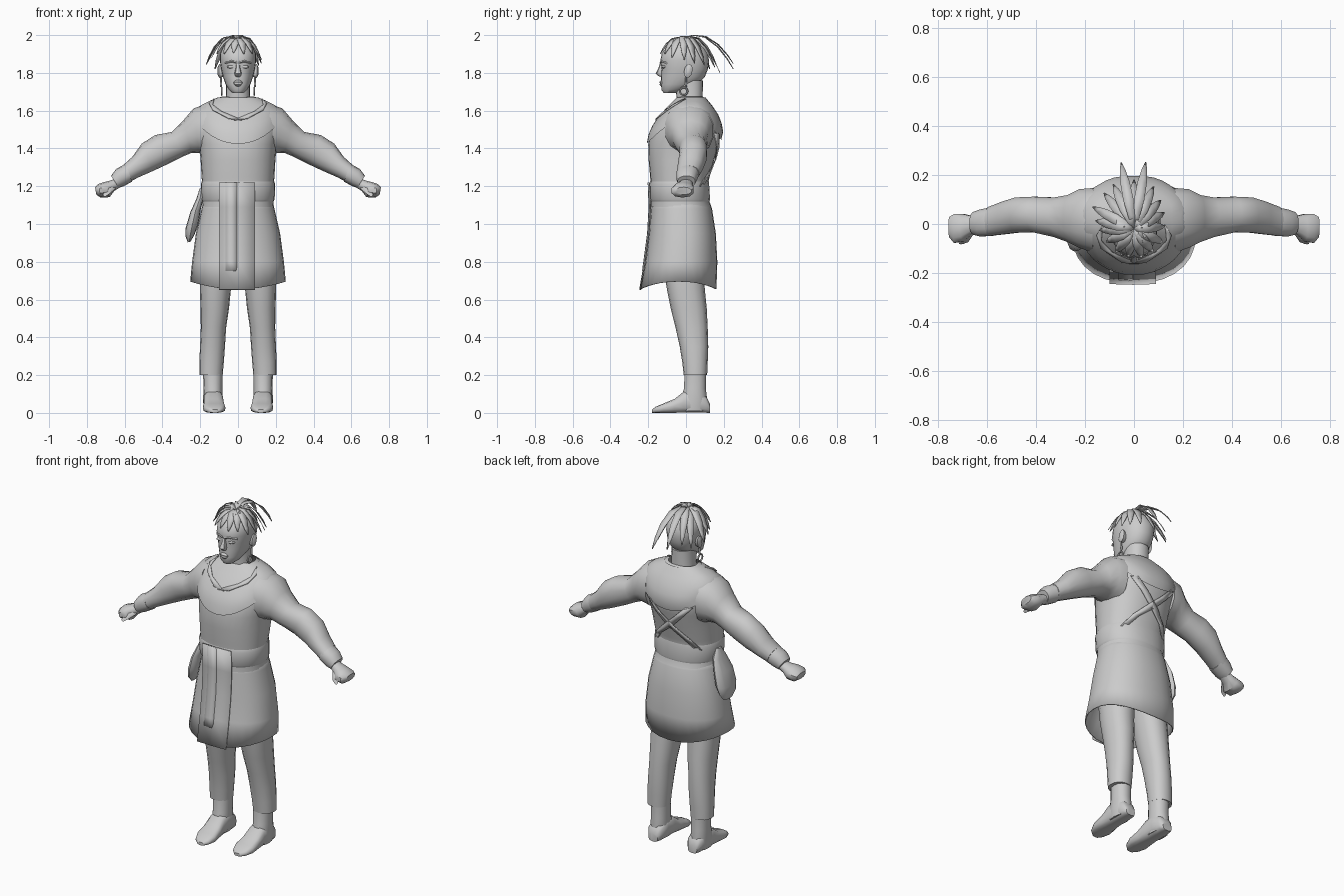
import bpy, bmesh, math
from mathutils import Vector as V

mat = bpy.data.materials.new("plain grey")
mat.diffuse_color = (0.6, 0.6, 0.6, 1)


def make(name, grid, closed=True, caps=True, thick=0):
    """Skin a grid of point rows into one object."""
    bm = bmesh.new()
    rows = [[bm.verts.new(p) for p in row] for row in grid]
    n = len(rows[0])
    for a, b in zip(rows, rows[1:]):
        for i in range(n if closed else n - 1):
            j = (i + 1) % n
            bm.faces.new((a[i], a[j], b[j], b[i]))
    if closed and caps:
        bm.faces.new(rows[0])
        bm.faces.new(rows[-1])
    bmesh.ops.recalc_face_normals(bm, faces=bm.faces)
    me = bpy.data.meshes.new(name)
    bm.to_mesh(me)
    bm.free()
    me.materials.append(mat)
    ob = bpy.data.objects.new(name, me)
    bpy.context.collection.objects.link(ob)
    if thick:
        mod = ob.modifiers.new("thickness", 'SOLIDIFY')
        mod.thickness, mod.offset = thick, 0
    return ob


def se(t, p):
    return math.copysign(abs(t) ** p, t)


def ring(c, u, v, n=20, p=0.9):
    """Rounded cross-section around c with half axes u and v."""
    return [V(c) + V(u) * se(math.cos(a), p) + V(v) * se(math.sin(a), p)
            for a in (2 * math.pi * i / n for i in range(n))]


def level(z, hx, y0, y1, cx=0, n=20, p=0.9):
    return ring((cx, (y0 + y1) / 2, z), (hx, 0, 0), (0, (y1 - y0) / 2, 0), n, p)


def limb(s, x0, z0, x1, z1, y0, y1, n=14):
    """Arm section between a top point, a bottom point and two depths."""
    return ring((s * (x0 + x1) / 2, (y0 + y1) / 2, (z0 + z1) / 2),
                (s * (x0 - x1) / 2, 0, (z0 - z1) / 2), (0, (y1 - y0) / 2, 0), n)


# Jacket body: height, half width, front, back
torso = [(1.09, .19, -.187, .135), (1.13, .186, -.185, .12), (1.20, .188, -.186, .113),
         (1.25, .193, -.19, .125), (1.34, .198, -.198, .15), (1.42, .205, -.2, .172),
         (1.50, .222, -.184, .19), (1.57, .222, -.135, .168), (1.62, .205, -.09, .135),
         (1.65, .145, -.06, .112), (1.675, .085, -.035, .09)]
make("jacket_body", [level(*r, n=28) for r in torso], caps=False)


def on_torso(deg, z, off=.008):
    """Point on the jacket at an angle (-90 is front) and height."""
    for a, b in zip(torso, torso[1:]):
        if z <= b[0]:
            break
    t = (z - a[0]) / (b[0] - a[0])
    hx, y0, y1 = (a[k] + (b[k] - a[k]) * t for k in (1, 2, 3))
    c, s = math.cos(math.radians(deg)), math.sin(math.radians(deg))
    return V(((hx + off) * se(c, .9), (y0 + y1) / 2 + ((y1 - y0) / 2 + off) * se(s, .9), z))


# Shawl collar, pointed at front and back
shawl = []
for k in range(6):
    row = []
    for i in range(40):
        deg = i * 9
        s = math.sin(math.radians(deg))
        low = 1.575 - (.15 if s < 0 else .13) * abs(s) ** 1.5
        row.append(on_torso(deg, 1.67 + (low - 1.67) * k / 5, .009))
    shawl.append(row)
make("shawl_collar", shawl, caps=False)

# Lapel edges meeting below the neck
for s in (-1, 1):
    make("lapel", [[on_torso(-90 + s * d, z, .013), on_torso(-90 + s * (d + 14), z + .008, .016)]
                   for d, z in ((60, 1.655), (40, 1.63), (20, 1.595), (-4, 1.55))],
         closed=False, thick=.006)
    # Crossed straps on the back
    make("back_strap", [[on_torso(90 + s * d, z, .006), on_torso(90 + s * (d - 12), z, .009)]
                        for d, z in ((40, 1.48), (22, 1.41), (4, 1.34), (-18, 1.27), (-38, 1.2))],
         closed=False, thick=.005)

# Waist belt
make("belt", [[on_torso(i * 12, z, o) for i in range(30)]
              for z, o in ((1.12, .002), (1.13, .008), (1.21, .008), (1.225, .002))], caps=False)

# Flared skirt with a hem raised at the sides
skirt = [level(*r, n=28) for r in ((1.14, .178, -.175, .11), (1.08, .19, -.182, .135),
                                   (.95, .22, -.193, .155), (.80, .24, -.212, .163),
                                   (.655, .25, -.24, .158))]
for p in skirt[-1]:
    p.z += .04 * (abs(p.x) / .25) ** 2
make("coat_skirt", skirt, caps=False, thick=.006)

# Sash tail and overlapping front panel
for name, x0, x1, low, off in (("sash_tail", -.065, -.005, .75, 0), ("front_panel", -.1, .09, .652, .004)):
    make(name, [[(x0, y + off, z), ((x0 + x1) / 2, y - .003 + off, z), (x1, y + off, z)]
                for z, y in ((1.22, -.197), (1.09, -.192), (.95, -.2), (.8, -.22), (low, -.227 if low > .7 else -.246))],
         closed=False, thick=.006)

# Hip pouch
make("hip_pouch", [ring((x, y, z), (w, 0, w * .3), (0, d, 0), 12)
                   for x, y, z, w, d in ((-.192, -.03, 1.19, .012, .02), (-.2, -.03, 1.14, .02, .055),
                                         (-.225, -.03, 1.07, .028, .078), (-.243, -.03, .99, .034, .082),
                                         (-.253, -.03, .94, .024, .07), (-.258, -.03, .905, .008, .04))])

for s in (-1, 1):
    # Sleeve and cuff
    make("sleeve", [limb(s, *r) for r in (
        (.17, 1.635, .16, 1.36, -.12, .15), (.235, 1.612, .205, 1.375, -.1, .145),
        (.29, 1.548, .245, 1.377, -.075, .12), (.35, 1.488, .29, 1.358, -.055, .11),
        (.44, 1.47, .37, 1.318, -.035, .113), (.51, 1.425, .445, 1.283, -.037, .11),
        (.56, 1.355, .525, 1.248, -.045, .09), (.61, 1.31, .575, 1.222, -.05, .07))])
    make("cuff", [limb(s, *r) for r in (
        (.595, 1.318, .56, 1.225, -.05, .07), (.645, 1.292, .605, 1.2, -.052, .06),
        (.672, 1.255, .632, 1.192, -.045, .05))])
    # Fist
    make("fist", [limb(s, *r, n=10) for r in (
        (.64, 1.245, .615, 1.2, -.03, .035), (.675, 1.23, .655, 1.175, -.045, .035),
        (.71, 1.222, .68, 1.142, -.073, .043), (.738, 1.212, .728, 1.14, -.08, .043),
        (.757, 1.195, .75, 1.155, -.055, .03))])
    make("thumb", [ring((s * x, y, z), (s * r, 0, 0), (0, r * .5, r), 8)
                   for x, y, z, r in ((.665, -.03, 1.195, .018), (.69, -.068, 1.175, .018),
                                      (.705, -.078, 1.155, .01))])
    # Trouser leg
    make("trouser_leg", [level(z, w, y0, y1, s * cx, 16) for z, w, y0, y1, cx in (
        (.95, .09, -.13, .09, .095), (.8, .092, -.125, .09, .108), (.65, .082, -.1, .1, .12),
        (.55, .075, -.08, .11, .123), (.45, .067, -.055, .115, .13), (.35, .066, -.033, .118, .135),
        (.27, .065, -.02, .115, .14), (.2, .062, -.012, .112, .143))])
    # Shoe shaft and foot
    make("shoe_shaft", [level(z, w, y0, y1, s * .133, 14) for z, w, y0, y1 in (
        (.23, .052, -.008, .107), (.13, .05, -.012, .106), (.06, .052, -.03, .115), (.01, .045, -.03, .11))])
    make("shoe_foot", [ring((s * cx, y, h / 2), (s * w, 0, 0), (0, 0, h / 2), 14, .7)
                       for y, w, h, cx in ((.126, .03, .05, .13), (.105, .046, .09, .13), (.05, .051, .125, .13),
                                           (-.01, .053, .115, .13), (-.06, .056, .075, .128),
                                           (-.12, .06, .05, .126), (-.16, .045, .033, .124),
                                           (-.18, .02, .018, .122))])
    # Ear, earring and eye
    make("ear", [ring((s * x, .012, 1.81), (0, d, 0), (0, .005, h), 12)
                 for x, d, h in ((.075, .018, .03), (.1, .022, .036), (.108, .01, .02))])
    make("earring_stud", [level(z, r, -r, r, s * .09, 8) for z, r in ((1.775, .004), (1.74, .006), (1.725, .004))])
    hoop = []
    for k in range(15):
        a = 2 * math.pi * k / 14
        d = V((0, math.cos(a), math.sin(a)))
        hoop.append(ring(V((s * .086, -.012, 1.703)) + d * .02, d * .005, (.005, 0, 0), 6))
    make("earring_hoop", hoop, caps=False)
    make("eye", [ring((s * .038, y, 1.832), (w, 0, 0), (0, 0, h), 10)
                 for y, w, h in ((-.11, .02, .01), (-.127, .016, .007), (-.13, .006, .003))])
    make("brow", [ring((s * x, y, z), (0, .012, 0), (0, 0, .007), 8)
                  for x, y, z in ((.008, -.128, 1.856), (.035, -.122, 1.862), (.068, -.097, 1.852))])

# Neck and head
make("neck", [level(*r) for r in ((1.6, .075, -.05, .09), (1.67, .064, -.05, .088), (1.76, .062, -.06, .09))])
make("head", [level(*r, n=24) for r in (
    (1.693, .028, -.118, -.05), (1.71, .048, -.13, -.01), (1.74, .066, -.132, .06),
    (1.78, .08, -.132, .1), (1.82, .089, -.13, .116), (1.865, .096, -.136, .122),
    (1.905, .094, -.128, .115), (1.94, .078, -.1, .095), (1.965, .05, -.06, .06), (1.975, .015, -.02, .02))])
make("nose", [level(z, w, y0, -.115, 0, 8) for z, w, y0 in (
    (1.86, .009, -.136), (1.825, .012, -.146), (1.797, .019, -.161), (1.783, .015, -.146), (1.778, .01, -.13))])
make("lips", [level(z, w, y0, -.11, 0, 10) for z, w, y0 in (
    (1.762, .015, -.133), (1.752, .024, -.143), (1.745, .025, -.138), (1.738, .02, -.142), (1.728, .012, -.132))])

# Hair locks: direction, reach, tip height, lift
locks = ((80, .275, 1.82, .17), (101, .275, 1.85, .17), (90, .2, 1.8, .12), (65, .19, 1.83, .13),
         (115, .2, 1.84, .14), (130, .19, 1.82, .12), (152, .19, 1.845, .13), (168, .16, 1.87, .13),
         (182, .14, 1.88, .1), (205, .125, 1.9, .08), (232, .12, 1.9, .07), (258, .115, 1.905, .06),
         (285, .12, 1.9, .07), (310, .12, 1.9, .08), (335, .13, 1.88, .09), (5, .125, 1.87, .12),
         (28, .14, 1.85, .12), (47, .16, 1.84, .13))
for az, reach, tip, lift in locks:
    a = math.radians(az)
    d, w = V((math.cos(a), math.sin(a), 0)), V((-math.sin(a), math.cos(a), 0))
    rows = []
    for t, half in ((0, .008), (.2, .014), (.45, .021), (.7, .019), (.88, .012), (1, .002)):
        c = V((0, -.02, 1.978 + lift * t + (tip - 1.978 - lift) * t * t)) + d * reach * t
        rows.append([c - w * half, c + w * half])
    make("hair_lock", rows, closed=False, thick=.003)

bpy.ops.object.select_all(action='SELECT')
bpy.context.view_layer.objects.active = bpy.context.selected_objects[0]
bpy.ops.object.shade_smooth_by_angle(angle=math.radians(45))
